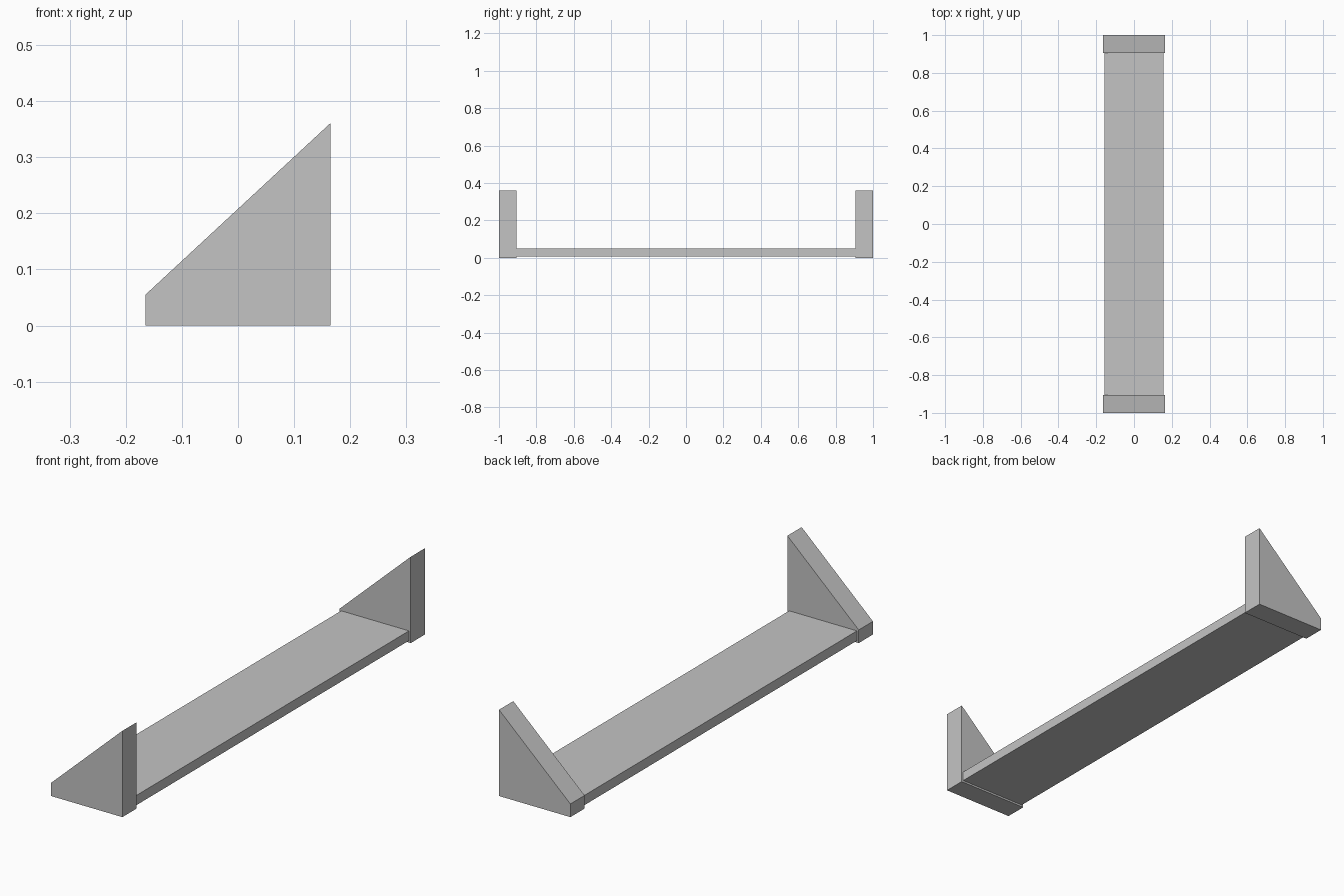
import bpy
import bmesh
from mathutils import Vector

cube = bpy.data.objects.get("Cube")
if cube:
    bpy.data.objects.remove(cube, do_unlink=True)

grey = bpy.data.materials.new("light_grey")
grey.use_nodes = True
colour = (0.55, 0.55, 0.55, 1)
grey.diffuse_color = colour
grey.node_tree.nodes["Principled BSDF"].inputs["Base Color"].default_value = colour


def extrude_profile(name, profile, y_start, y_end):
    """Extrude an x-z outline along y into a closed solid."""
    bm = bmesh.new()
    face = bm.faces.new([bm.verts.new((x, y_start, z)) for x, z in profile])
    result = bmesh.ops.extrude_face_region(bm, geom=[face])
    verts = [g for g in result["geom"] if isinstance(g, bmesh.types.BMVert)]
    bmesh.ops.translate(bm, verts=verts, vec=Vector((0, y_end - y_start, 0)))
    bmesh.ops.recalc_face_normals(bm, faces=bm.faces)
    mesh = bpy.data.meshes.new(name)
    bm.to_mesh(mesh)
    bm.free()
    mesh.materials.append(grey)
    obj = bpy.data.objects.new(name, mesh)
    bpy.context.collection.objects.link(obj)
    return obj


half_length = 1.0
inner = 0.906
half_width = 0.165

# Sloping end panels
panel = [(-half_width, 0), (half_width, 0), (half_width, 0.361), (-half_width, 0.055)]
extrude_profile("front_end_panel", panel, -half_length, -inner)
extrude_profile("back_end_panel", panel, inner, half_length)

# Board between the panels, slightly narrower and raised off the ground
board_half = 0.157
board = [(-board_half, 0.008), (board_half, 0.008), (board_half, 0.049), (-board_half, 0.049)]
extrude_profile("shelf_board", board, -inner, inner)
